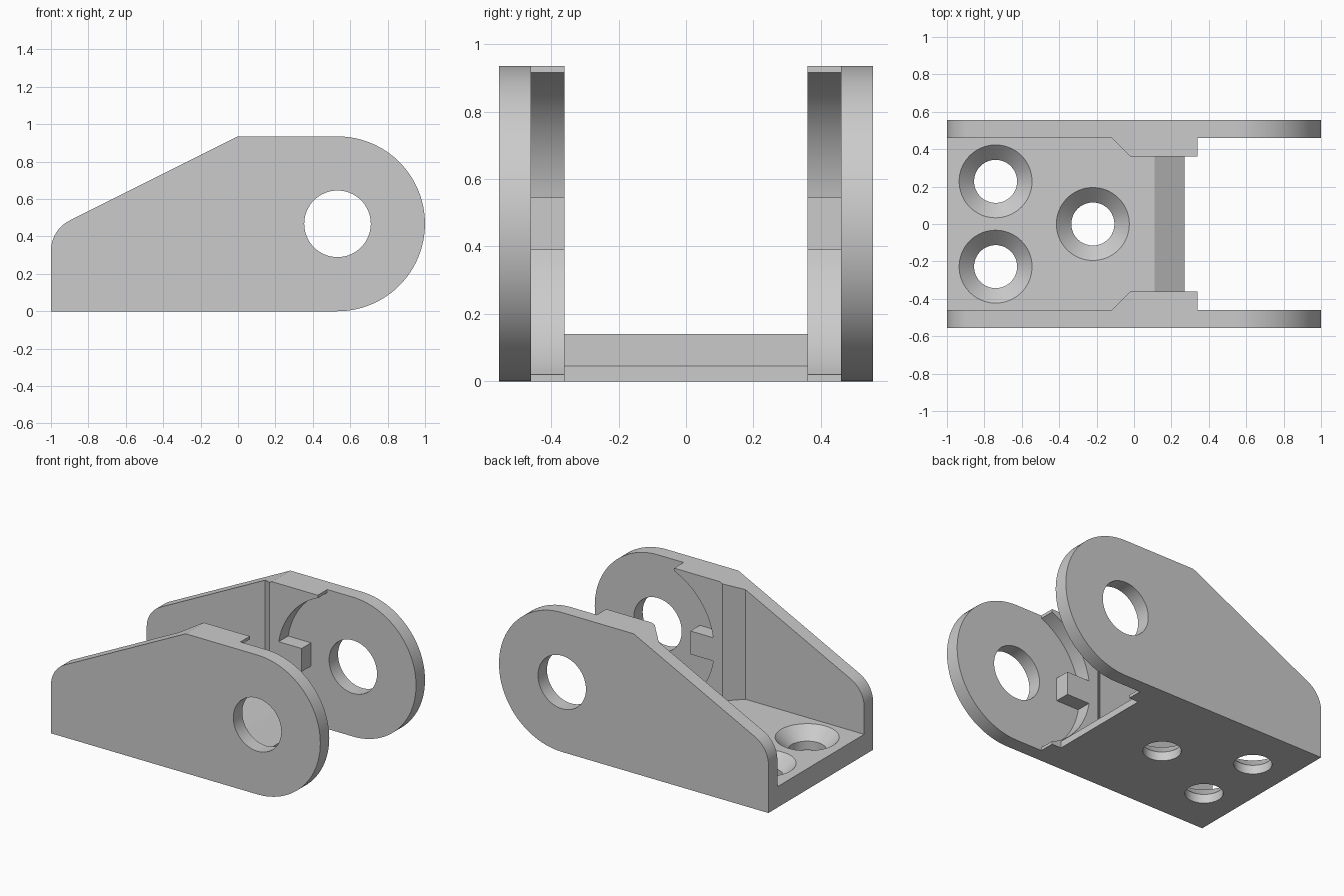
import bpy, bmesh
from math import sin, cos, pi, radians, asin, sqrt
from mathutils import Matrix, Vector

cube = bpy.data.objects.get("Cube")
if cube:
    bpy.data.objects.remove(cube, do_unlink=True)

grey = bpy.data.materials.new("plain_grey")
grey.use_nodes = True
colour = (0.6, 0.6, 0.6, 1)
grey.diffuse_color = colour
grey.node_tree.nodes["Principled BSDF"].inputs["Base Color"].default_value = colour

HEIGHT = 0.935
PIVOT = (0.532, HEIGHT / 2)
OUTER, INNER, PAD = 0.555, 0.46, 0.36


def make_object(name, bm):
    bmesh.ops.recalc_face_normals(bm, faces=bm.faces)
    mesh = bpy.data.meshes.new(name)
    bm.to_mesh(mesh)
    bm.free()
    mesh.materials.append(grey)
    obj = bpy.data.objects.new(name, mesh)
    bpy.context.collection.objects.link(obj)
    return obj


def arc(centre, r, start, end, steps):
    """Points on a circle in the xz plane, angles in degrees."""
    turn = [radians(start + (end - start) * i / steps) for i in range(steps + 1)]
    return [(centre[0] + r * cos(t), centre[1] + r * sin(t)) for t in turn]


def prism(name, profile, y0, y1):
    """Extrude an xz outline from y0 to y1."""
    bm = bmesh.new()
    face = bm.faces.new([bm.verts.new((x, y0, z)) for x, z in profile])
    out = bmesh.ops.extrude_face_region(bm, geom=[face])["geom"]
    verts = [g for g in out if isinstance(g, bmesh.types.BMVert)]
    bmesh.ops.translate(bm, verts=verts, vec=(0, y1 - y0, 0))
    return make_object(name, bm)


def round_cutter(name, r_low, r_high, depth, matrix):
    bm = bmesh.new()
    bmesh.ops.create_cone(bm, cap_ends=True, segments=64, radius1=r_low,
                          radius2=r_high, depth=depth, matrix=matrix)
    return make_object(name, bm)


def combine(target, tool, operation):
    """Apply a boolean and remove the used tool."""
    mod = target.modifiers.new(operation.lower(), "BOOLEAN")
    mod.operation, mod.solver, mod.object = operation, "EXACT", tool
    bpy.context.view_layer.objects.active = target
    bpy.ops.object.modifier_apply(modifier=mod.name)
    bpy.data.objects.remove(tool, do_unlink=True)


# Side plate outline: rounded eye end, sloped top, rounded low corner
corner_r = 0.18
corner_z = HEIGHT - 0.5 - corner_r * 0.618
side_outline = ([(-1, 0)] + arc(PIVOT, HEIGHT / 2, -90, 90, 48) + [(0, HEIGHT)]
                + arc((-1 + corner_r, corner_z), corner_r, 116.57, 180, 12))

# Thick pad outline: concave clearance arc interrupted by a stop tab
clear_r, lip, tip_x = 0.488, 0.02, 0.34
lip_angle = 180 + asin((PIVOT[1] - lip) / clear_r) * 180 / pi
tab_angle = asin(0.078 / clear_r) * 180 / pi
tab_x = 0.22
low = arc(PIVOT, clear_r, lip_angle, 180 + tab_angle, 24)
high = [(x, HEIGHT - z) for x, z in reversed(low)]
pad_outline = ([(-0.12, 0), (tip_x, 0), (tip_x, lip)] + low
               + [(tab_x, low[-1][1]), (tab_x, high[0][1])] + high
               + [(tip_x, HEIGHT - lip), (tip_x, HEIGHT), (0, HEIGHT),
                  (-0.12, HEIGHT - 0.06)])

# Base plate with a sloped front edge
bracket = prism("bracket", [(-1, 0), (0.27, 0), (0.27, 0.045), (0.11, 0.14),
                            (-1, 0.14)], -INNER, INNER)

for side in (-1, 1):
    plate = prism("side_plate", side_outline, side * INNER, side * OUTER)
    pad = prism("hinge_pad", pad_outline, side * INNER, side * PAD)
    # Slant the back of the pad into the side plate
    for v in pad.data.vertices:
        if v.co.x < -0.1 and abs(v.co.y) < 0.4:
            v.co.x += 0.1
            if v.co.z > 0.1:
                v.co.z += 0.05
    combine(plate, pad, "UNION")
    combine(bracket, plate, "UNION")

# Pivot hole through both side plates
pivot_matrix = Matrix.Translation((PIVOT[0], 0, PIVOT[1])) @ Matrix.Rotation(pi / 2, 4, "X")
combine(bracket, round_cutter("pivot_hole", 0.178, 0.178, 2, pivot_matrix), "DIFFERENCE")

# Countersunk screw holes
for x, y in ((-0.74, 0.228), (-0.74, -0.228), (-0.22, 0)):
    shaft = round_cutter("screw_hole", 0.115, 0.115, 0.5, Matrix.Translation((x, y, 0)))
    combine(bracket, shaft, "DIFFERENCE")
    sink = round_cutter("countersink", 0.115, 0.215, 0.1, Matrix.Translation((x, y, 0.11)))
    combine(bracket, sink, "DIFFERENCE")

# Smooth curved walls, keep edges crisp
bpy.ops.object.select_all(action="DESELECT")
bracket.select_set(True)
bpy.context.view_layer.objects.active = bracket
bpy.ops.object.shade_smooth_by_angle(angle=radians(20))
